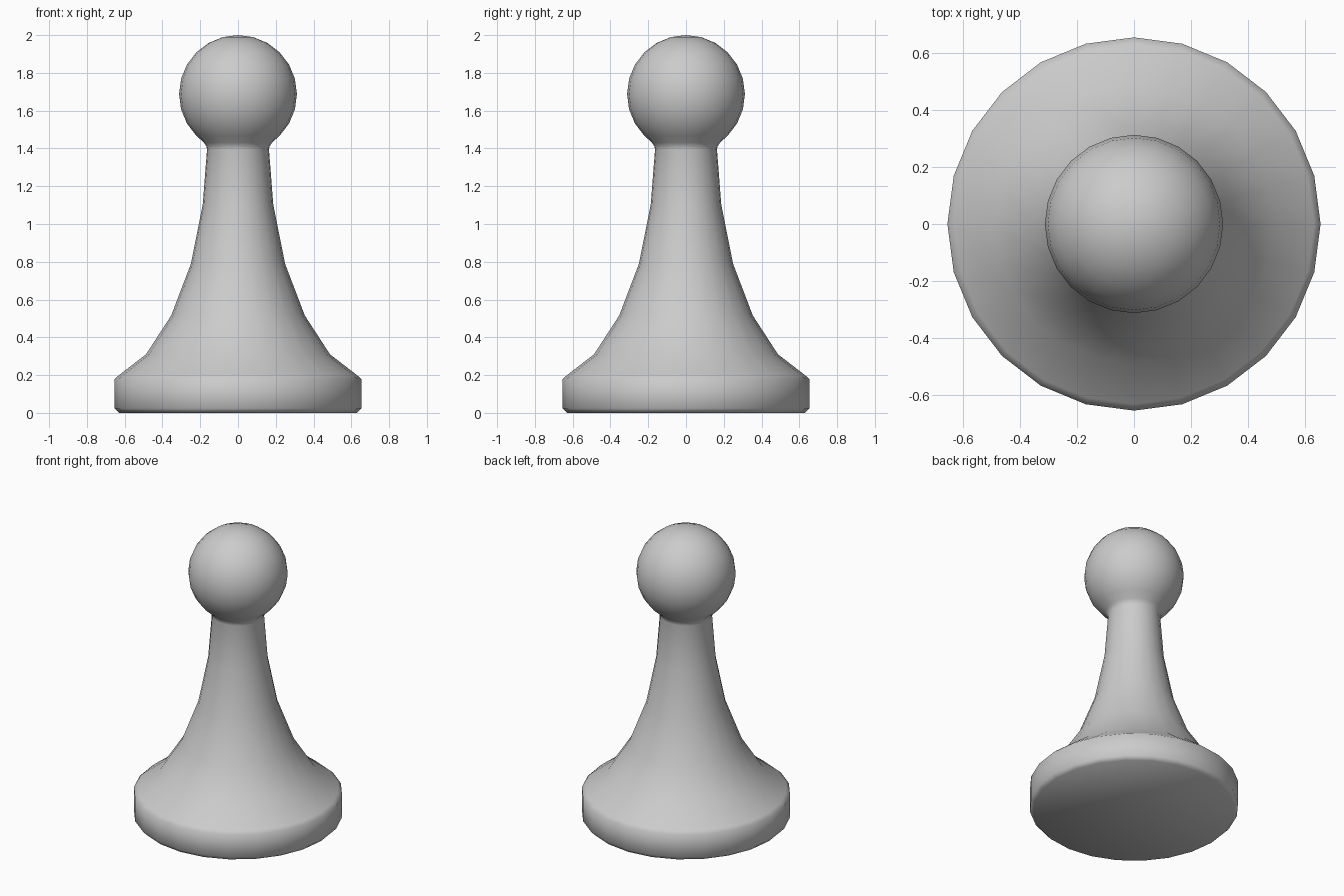
import bpy, bmesh
from math import sin, cos, pi, radians

if "Cube" in bpy.data.objects:
    bpy.data.objects.remove(bpy.data.objects["Cube"])

SIDES = 24
HEAD_R, HEAD_Z = 0.312, 1.688

# Half profile (radius, height): base rim, flared body, slim neck
profile = [(0.63, 0.0), (0.653, 0.024), (0.653, 0.18), (0.63, 0.2),
           (0.487, 0.31), (0.354, 0.515), (0.249, 0.79), (0.187, 1.1),
           (0.164, 1.395), (0.168, 1.412), (0.18, 1.431)]
# Ball head, in 15 degree steps from the neck to just under the top
for deg in range(135, 0, -15):
    a = radians(deg)
    profile.append((HEAD_R * sin(a), HEAD_Z + HEAD_R * cos(a)))

# Lathe the profile round the z axis
bm = bmesh.new()
rings = [[bm.verts.new((r * cos(2 * pi * i / SIDES), r * sin(2 * pi * i / SIDES), z))
          for i in range(SIDES)] for r, z in profile]
for low, high in zip(rings, rings[1:]):
    for i in range(SIDES):
        j = (i + 1) % SIDES
        bm.faces.new((low[i], low[j], high[j], high[i]))

# Flat underside and the fan at the top of the head
bm.faces.new(rings[0][::-1])
tip = bm.verts.new((0, 0, HEAD_Z + HEAD_R))
for i in range(SIDES):
    bm.faces.new((rings[-1][i], rings[-1][(i + 1) % SIDES], tip))

for face in bm.faces:
    face.smooth = True
mesh = bpy.data.meshes.new("game_pawn")
bm.to_mesh(mesh)
bm.free()
bpy.context.collection.objects.link(bpy.data.objects.new("game_pawn", mesh))
